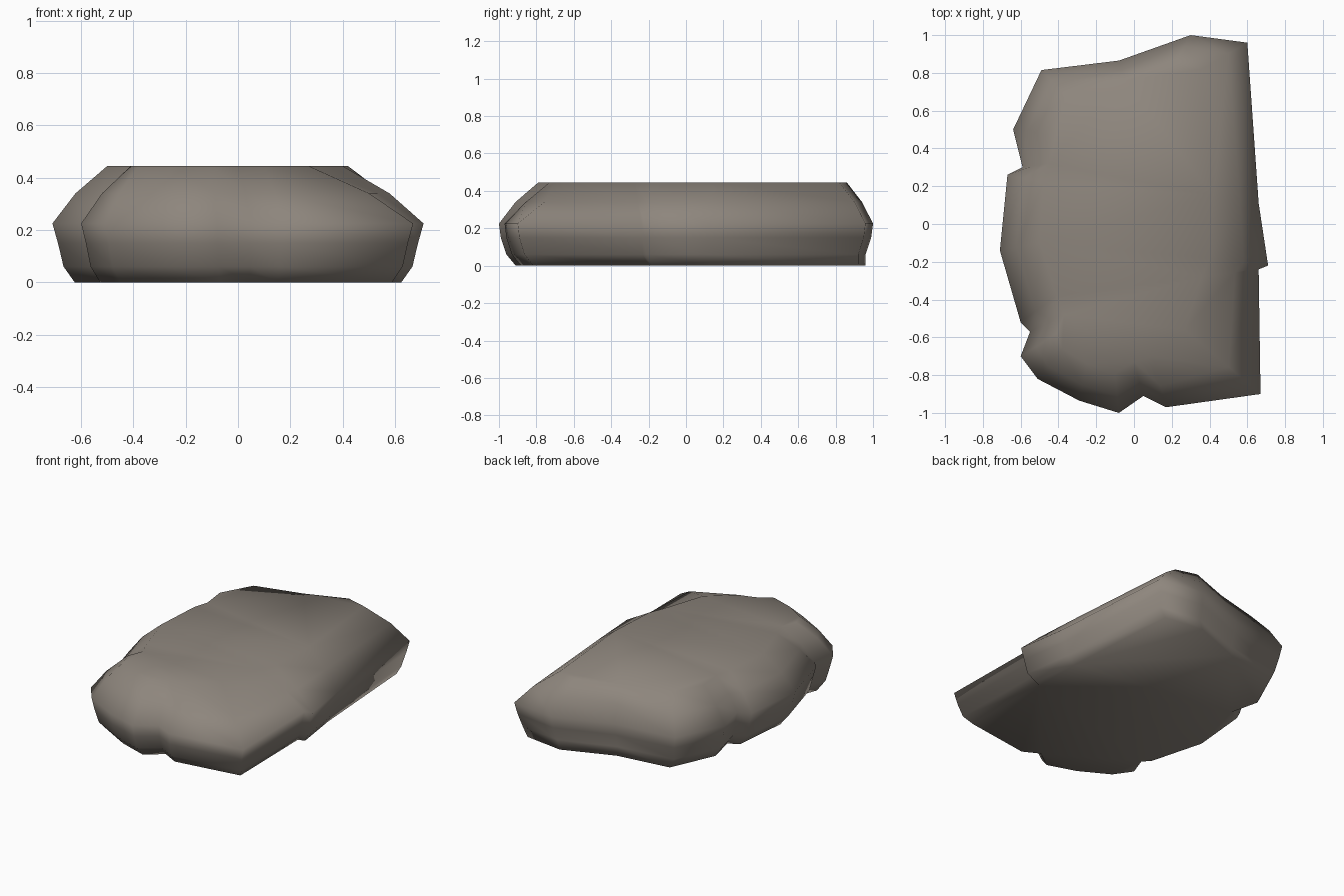
import bpy, bmesh
from mathutils import Vector

# Around the rock: (widest x, y, matching top-edge x, y)
OUTLINE = [
    (0.30, 1.00, 0.22, 0.86), (0.60, 0.96, 0.36, 0.82),
    (0.66, 0.11, 0.42, 0.15), (0.71, -0.22, 0.40, -0.18),
    (0.66, -0.24, 0.36, -0.28), (0.67, -0.90, 0.27, -0.56),
    (0.17, -0.97, 0.10, -0.70), (0.05, -0.91, 0.00, -0.73),
    (-0.08, -1.00, -0.10, -0.79), (-0.29, -0.935, -0.25, -0.74),
    (-0.51, -0.82, -0.38, -0.66), (-0.60, -0.70, -0.41, -0.58),
    (-0.55, -0.57, -0.37, -0.48), (-0.60, -0.52, -0.41, -0.38),
    (-0.71, -0.14, -0.50, -0.10), (-0.67, 0.26, -0.48, 0.22),
    (-0.59, 0.30, -0.45, 0.32), (-0.64, 0.50, -0.47, 0.48),
    (-0.49, 0.815, -0.36, 0.68), (-0.08, 0.865, -0.05, 0.76),
]

# Height levels: (z, x scale, y scale, y shift, blend towards the top edge)
LEVELS = [
    (0.0, 0.88, 0.935, 0.025, 0.0),
    (0.06, 0.94, 0.96, 0.0, 0.0),
    (0.15, 0.97, 0.99, 0.0, 0.0),
    (0.225, 1.0, 1.0, 0.0, 0.0),
    (0.34, 1.0, 1.0, 0.0, 0.42),
    (0.445, 1.0, 1.0, 0.0, 1.0),
]

bm = bmesh.new()
rings = []
for z, sx, sy, dy, t in LEVELS:
    ring = []
    for ox, oy, tx, ty in OUTLINE:
        p = Vector((ox * sx, oy * sy + dy)).lerp(Vector((tx, ty)), t)
        ring.append(bm.verts.new((p.x, p.y, z)))
    rings.append(ring)

# Side walls
n = len(OUTLINE)
for low, high in zip(rings, rings[1:]):
    for i in range(n):
        j = (i + 1) % n
        bm.faces.new((low[i], low[j], high[j], high[i]))

# Flat top and underside
caps = [bm.faces.new(rings[0]), bm.faces.new(rings[-1])]
bmesh.ops.triangulate(bm, faces=caps)
bmesh.ops.recalc_face_normals(bm, faces=bm.faces[:])
for f in bm.faces:
    f.smooth = True

mesh = bpy.data.meshes.new("rock")
bm.to_mesh(mesh)
bm.free()
stone = bpy.data.materials.new("warm grey stone")
stone.diffuse_color = (0.27, 0.238, 0.205, 1)
mesh.materials.append(stone)
rock = bpy.data.objects.new("rock", mesh)
bpy.context.collection.objects.link(rock)
